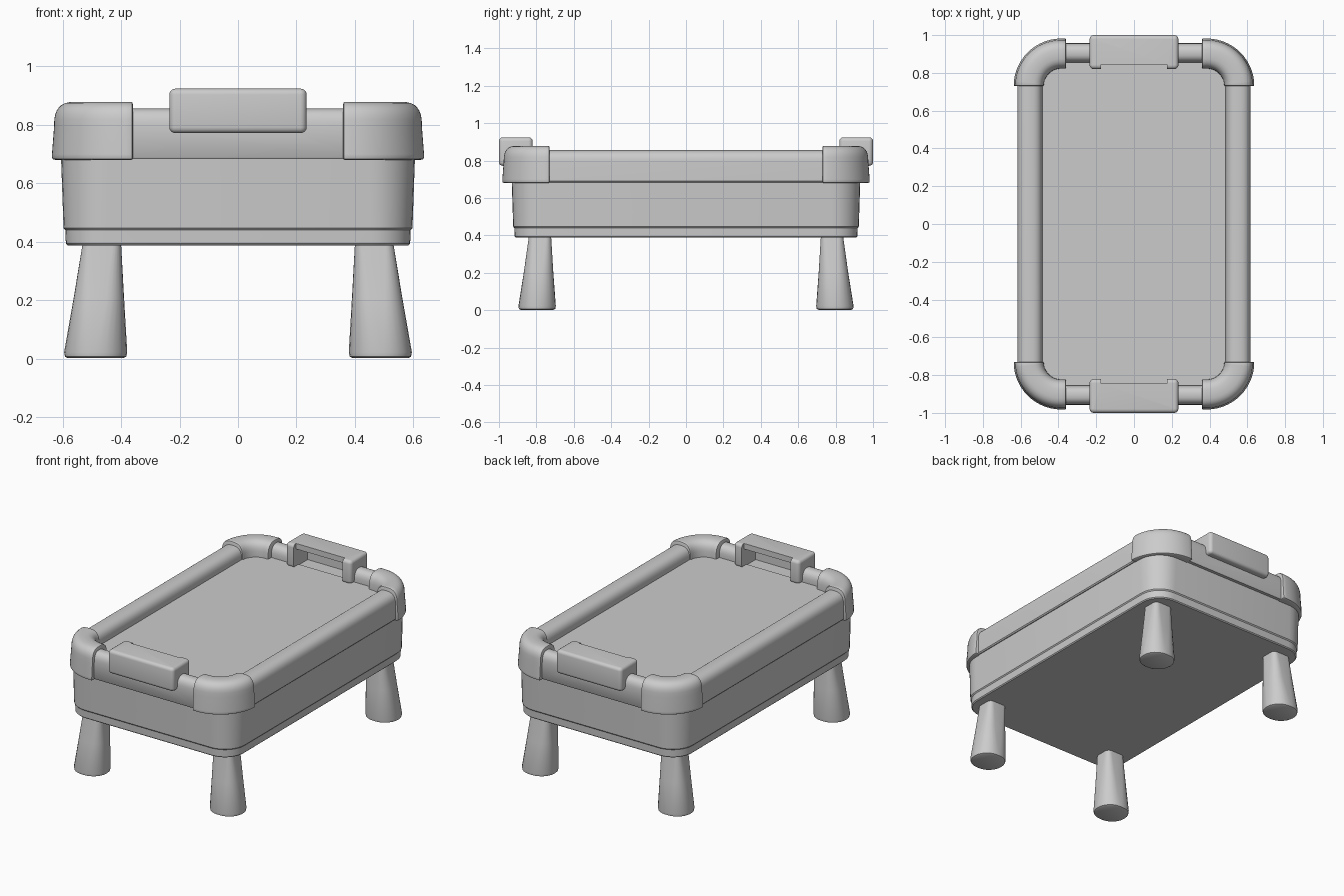
import bpy, bmesh
from math import sin, cos, pi, radians

if "Cube" in bpy.data.objects:
    bpy.data.objects.remove(bpy.data.objects["Cube"])


def skin(name, rings, wrap=False):
    """Bridge a list of closed point loops; cap the ends unless they wrap."""
    bm = bmesh.new()
    loops = [[bm.verts.new(p) for p in ring] for ring in rings]
    pairs = list(zip(loops, loops[1:]))
    if wrap:
        pairs.append((loops[-1], loops[0]))
    else:
        bm.faces.new(loops[0])
        bm.faces.new(loops[-1])
    n = len(loops[0])
    for a, b in pairs:
        for i in range(n):
            j = (i + 1) % n
            bm.faces.new((a[i], a[j], b[j], b[i]))
    bmesh.ops.recalc_face_normals(bm, faces=bm.faces)
    mesh = bpy.data.meshes.new(name)
    bm.to_mesh(mesh)
    bm.free()
    ob = bpy.data.objects.new(name, mesh)
    bpy.context.collection.objects.link(ob)
    return ob


def rounded(hx, hy, r, z, cx=0, cy=0, n=8):
    """Rounded rectangle loop."""
    pts = []
    for k, (sx, sy) in enumerate([(1, 1), (-1, 1), (-1, -1), (1, -1)]):
        for i in range(n + 1):
            a = (k + i / n) * pi / 2
            pts.append((cx + sx * (hx - r) + r * cos(a),
                        cy + sy * (hy - r) + r * sin(a), z))
    return pts


def dome(x0, x1, z0, z1, n=16, e=0.8):
    """Soft arch from x0 over to x1."""
    out = []
    for i in range(n + 1):
        c, s = cos(pi * i / n), max(0, sin(pi * i / n))
        c = abs(c) ** e * (1 if c > 0 else -1)
        out.append(((x0 + x1) / 2 + c * (x0 - x1) / 2, z0 + (z1 - z0) * s ** e))
    return out


def mirror(ob, x, y):
    m = ob.modifiers.new("mirror", 'MIRROR')
    m.use_axis = (x, y, False)
    m.use_mirror_merge = False


def bevel(ob, width, segments=3, angle=50):
    m = ob.modifiers.new("bevel", 'BEVEL')
    m.width, m.segments = width, segments
    m.limit_method, m.angle_limit = 'ANGLE', radians(angle)


def cut(ob, cutter):
    m = ob.modifiers.new("cut", 'BOOLEAN')
    m.operation, m.object, m.solver = 'DIFFERENCE', cutter, 'EXACT'


def finish(ob, angle=38):
    bpy.ops.object.select_all(action='DESELECT')
    ob.select_set(True)
    bpy.context.view_layer.objects.active = ob
    bpy.ops.object.convert(target='MESH')
    bpy.ops.object.shade_smooth_by_angle(angle=radians(angle))


# tub with a slightly stepped bottom band
finish(skin("tub", [rounded(*s) for s in [
    (0.583, 0.910, 0.13, 0.388), (0.589, 0.916, 0.135, 0.394),
    (0.591, 0.918, 0.14, 0.440), (0.597, 0.924, 0.145, 0.447),
    (0.606, 0.932, 0.16, 0.70)]]))

# recessed top panel
finish(skin("top_panel", [rounded(0.50, 0.87, 0.10, z) for z in (0.69, 0.78)]))

# notch inside each handle
notch_profile = [(-0.70, 0.775), (-0.962, 0.775), (-0.962, 0.888),
                 (-0.845, 0.888), (-0.845, 1.0), (-0.70, 1.0)]
notch = skin("notch_cutter", [[(x, y, z) for y, z in notch_profile]
                              for x in (-0.175, 0.175)])
notch.hide_render = True
mirror(notch, False, True)

# rail running around the rim
rail_profile = [(0.05, 0.683), (0, 0.69)] + dome(0, 1, 0.79, 0.856) + [(1, 0.70), (0.9, 0.683)]
rail = skin("rim_rail", [rounded(0.617 - 0.132 * t, 0.957 - 0.102 * t, 0.21 - 0.12 * t, z)
                         for t, z in rail_profile], wrap=True)
cut(rail, notch)
finish(rail)

# handles
handle = skin("handles", [rounded(0.235, 0.09, 0.022, z, 0, -0.91, 5)
                          for z in (0.772, 0.924)])
bevel(handle, 0.02, 4)
cut(handle, notch)
mirror(handle, False, True)
finish(handle)
bpy.data.objects.remove(notch)

# corner caps swept around a quarter turn
cap_profile = [(0.235, 0.68), (0.252, 0.682), (0.252, 0.70)] \
    + dome(0.245, 0.093, 0.79, 0.879, e=0.7) + [(0.093, 0.70), (0.11, 0.68)]
path = [(0.385, i * pi / 2 / 14) for i in range(15)] + [(0.36, pi / 2)]
cap = skin("corner_caps", [[(cx + d * cos(a), 0.73 + d * sin(a), z) for d, z in cap_profile]
                           for cx, a in path])
bevel(cap, 0.007, 2, 60)
mirror(cap, True, True)
finish(cap)

# splayed legs, squarish at the top and round at the foot
leg = skin("legs", [rounded(*s, n=6) for s in [
    (0.095, 0.087, 0.085, 0.002, 0.487, 0.796), (0.105, 0.097, 0.094, 0.007, 0.487, 0.796),
    (0.108, 0.100, 0.097, 0.022, 0.487, 0.796), (0.086, 0.078, 0.06, 0.21, 0.476, 0.788),
    (0.064, 0.058, 0.025, 0.41, 0.465, 0.780)]])
mirror(leg, True, True)
finish(leg, 50)
